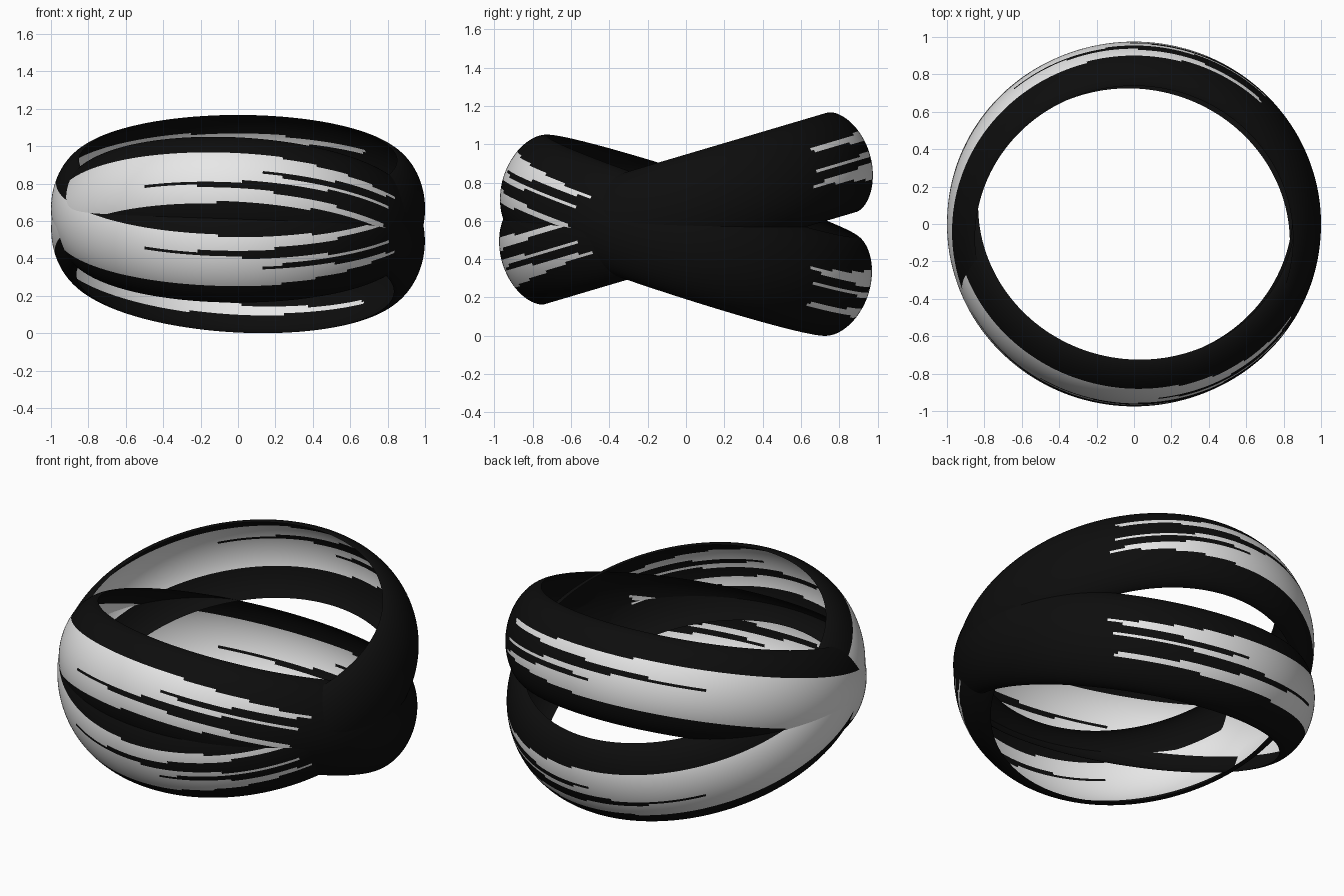
import bpy, bmesh, math
from mathutils import Vector, Matrix

if "Cube" in bpy.data.objects:
    bpy.data.objects.remove(bpy.data.objects["Cube"])


def material(name, value):
    m = bpy.data.materials.new(name)
    m.diffuse_color = (value, value, value, 1)
    m.use_nodes = True
    m.node_tree.nodes["Principled BSDF"].inputs["Base Color"].default_value = m.diffuse_color
    return m


BLACK = material("black", 0.004)
SILVER = material("light grey", 0.8)

HALF = 0.27          # half width of a band
EDGE, BULGE = 0.85, 0.15   # radius at the band edge, outward bulge
SEG, ROWS = 288, 56

# brush fingers: low h, high h, start angle, tip h, tip angle (from -x side)
FINGERS = [(0.035, 0.148, 92, 0.075, 152),
           (-0.040, 0.035, 53, 0.010, 148),
           (-0.148, -0.040, 53, -0.105, 154)]


def is_light(h, psi, back):
    """Light stripe along the middle, splitting into tapering fingers."""
    if back:
        psi += 9
    for lo, hi, start, tip, end in FINGERS:
        t = (psi - start) / (end - start)
        if t >= 1:
            continue
        t = max(t, 0) ** 1.15
        if lo + (tip - lo) * t <= h < hi + (tip - hi) * t:
            return True
    return False


def band(name, slope_x, slope_y, centre_z, side):
    """Thin bulging hoop, tilted so that z = slope_x * x + slope_y * y."""
    n = Vector((-slope_x, -slope_y, 1)).normalized()
    ax = (Vector((1, 0, 0)) - n * n.x).normalized()
    ay = n.cross(ax)
    rot = Matrix((ax, ay, n)).transposed()
    bm = bmesh.new()
    rows = []
    for j in range(ROWS + 1):
        u = math.sin(math.pi * (j / ROWS - 0.5))
        h = HALF * u
        r = EDGE + BULGE * max(0, 1 - u * u) ** 0.6
        ring = []
        for i in range(SEG):
            a = 2 * math.pi * i / SEG
            p = rot @ Vector((r * math.cos(a), r * math.sin(a), h))
            ring.append(bm.verts.new(p + Vector((0, 0, centre_z))))
        rows.append((h, ring))
    for (h0, lower), (h1, upper) in zip(rows, rows[1:]):
        for i in range(SEG):
            k = (i + 1) % SEG
            f = bm.faces.new((lower[i], lower[k], upper[k], upper[i]))
            f.smooth = True
            deg = (i + 0.5) * 360 / SEG
            psi = abs(180 - deg)
            f.material_index = int(is_light(side * (h0 + h1) / 2, psi, deg < 180))
    me = bpy.data.meshes.new(name)
    bm.to_mesh(me)
    bm.free()
    me.materials.append(BLACK)
    me.materials.append(SILVER)
    ob = bpy.data.objects.new(name, me)
    bpy.context.collection.objects.link(ob)
    return ob


# two crossing hoops
bands = [band("band_rising_to_back", 0.0, 0.296, 0.668, -1),
         band("band_falling_to_back", -0.06, -0.325, 0.528, 1)]

# stand the pair on the ground
low = min(v.co.z for b in bands for v in b.data.vertices)
for b in bands:
    b.data.transform(Matrix.Translation((0, 0, -low)))
